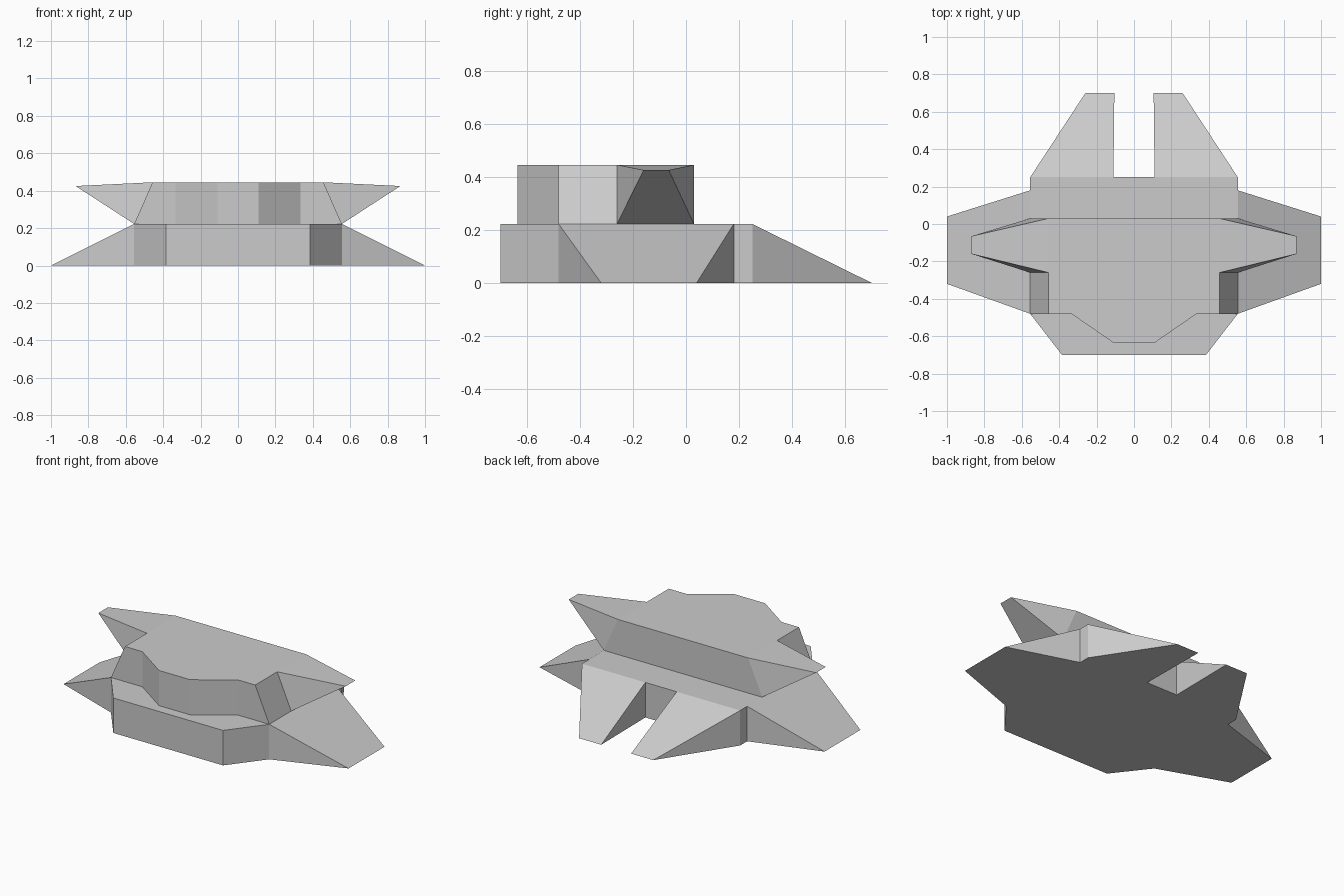
import bpy
import bmesh

cube = bpy.data.objects.get("Cube")
if cube:
    bpy.data.objects.remove(cube, do_unlink=True)

# One plain grey for the whole model
grey = bpy.data.materials.new("hull_grey")
colour = (0.6, 0.6, 0.6, 1)
grey.diffuse_color = colour
grey.use_nodes = True
grey.node_tree.nodes["Principled BSDF"].inputs["Base Color"].default_value = colour


def skin(name, half, floor):
    """Skin columns of points running front to back on +x, mirrored to -x.
    Columns may share points, so quads collapse to triangles at the roots."""
    mirrored = [[(-x, y, z) for x, y, z in column] for column in reversed(half)]
    columns = half + mirrored
    bm = bmesh.new()
    verts = {}

    def add_face(points):
        points = list(dict.fromkeys(points))
        if len(points) > 2:
            bm.faces.new([verts.setdefault(p, None) or make(p) for p in points])

    def make(p):
        verts[p] = bm.verts.new(p)
        return verts[p]

    for i, a in enumerate(columns):
        b = columns[(i + 1) % len(columns)]
        for k in range(len(a) - 1):
            add_face([a[k], b[k], b[k + 1], a[k + 1]])
    add_face([c[-1] for c in columns])
    if floor:
        add_face([c[0] for c in reversed(columns)])
    bmesh.ops.recalc_face_normals(bm, faces=bm.faces)

    mesh = bpy.data.meshes.new(name)
    bm.to_mesh(mesh)
    bm.free()
    mesh.materials.append(grey)
    obj = bpy.data.objects.new(name, mesh)
    bpy.context.collection.objects.link(obj)
    return obj


BASE, MID, TIP, TOP = 0.0, 0.222, 0.425, 0.445


# Lower hull: straight walls, with wings and tail fins sloping to the ground
def wall(x, y):
    return [(x, y, BASE), (x, y, MID)]


def slope(x, y, root):
    return [(x, y, BASE), (*root, MID)]


nose, shoulder = (0.385, -0.70), (0.555, -0.48)
wing_back, corner, notch = (0.555, 0.18), (0.555, 0.25), (0.11, 0.25)
skin("lower_hull", [
    wall(*nose),
    wall(*shoulder),
    slope(1.0, -0.32, shoulder),
    slope(1.0, 0.04, wing_back),
    wall(*wing_back),
    wall(*corner),
    slope(0.26, 0.70, corner),
    slope(0.105, 0.70, notch),
    wall(*notch),
], floor=True)


# Upper deck: faceted front, inward-leaning sides and raised side wings
def deck(x, y, lean=0.0, tip_y=None):
    top = (x - lean, y, TOP)
    middle = top if tip_y is None else (0.868, tip_y, TIP)
    return [(x, y, MID), middle, top]


LEAN = 0.098
skin("upper_deck", [
    deck(0.11, -0.635),
    deck(0.335, -0.48),
    deck(0.555, -0.48, LEAN),
    deck(0.555, -0.26, LEAN),
    deck(0.555, -0.26, LEAN, -0.16),
    deck(0.555, 0.03, LEAN, -0.065),
    deck(0.555, 0.03, LEAN),
], floor=False)
